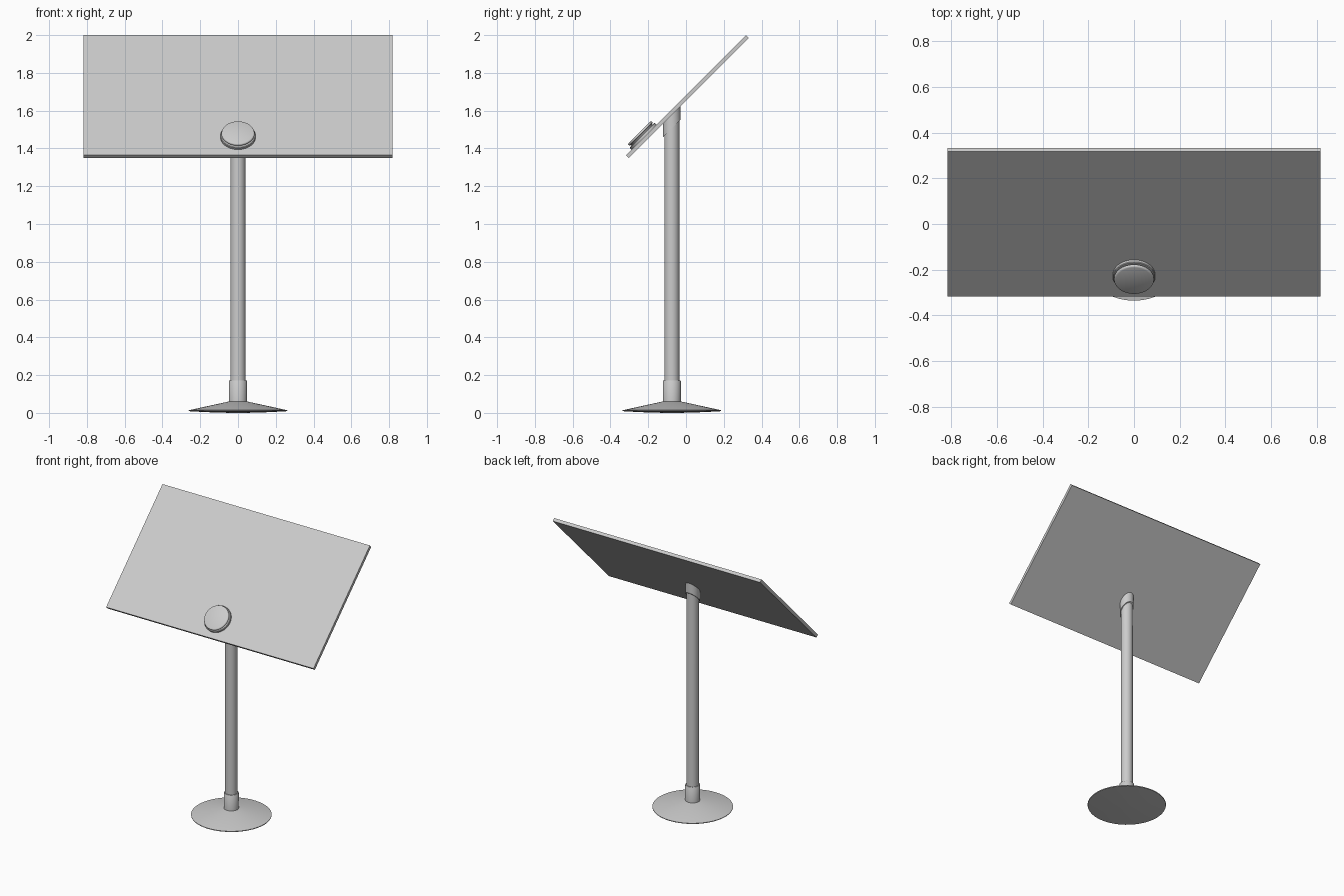
import bpy, bmesh, math
from mathutils import Matrix, Vector

if "Cube" in bpy.data.objects:
    bpy.data.objects.remove(bpy.data.objects["Cube"])

TILT = math.radians(45)
POLE_Y = -0.075
PANEL_C = Vector((0, 0, 1.6825))      # centre of the panel's upper surface
THICK = 0.022


def finish(name, bm, matrix, smooth=True):
    bmesh.ops.recalc_face_normals(bm, faces=bm.faces)
    me = bpy.data.meshes.new(name)
    bm.to_mesh(me)
    bm.free()
    ob = bpy.data.objects.new(name, me)
    bpy.context.collection.objects.link(ob)
    ob.matrix_world = matrix
    if smooth:
        bpy.ops.object.select_all(action='DESELECT')
        ob.select_set(True)
        bpy.context.view_layer.objects.active = ob
        bpy.ops.object.shade_smooth_by_angle(angle=math.radians(35))
    return ob


def lathe(name, profile, matrix, shear_above=None, sides=48):
    """Closed solid of revolution; rings above shear_above are cut at the panel angle."""
    bm = bmesh.new()
    rings = []
    for r, z in profile:
        ring = []
        for i in range(sides):
            a = 2 * math.pi * i / sides
            y = r * math.sin(a)
            lift = y * math.tan(TILT) if shear_above is not None and z > shear_above else 0
            ring.append(bm.verts.new((r * math.cos(a), y, z + lift)))
        rings.append(ring)
    for lo, hi in zip(rings, rings[1:]):
        for i in range(sides):
            j = (i + 1) % sides
            bm.faces.new((lo[i], lo[j], hi[j], hi[i]))
    bm.faces.new(rings[0][::-1])
    bm.faces.new(rings[-1])
    return finish(name, bm, matrix)


pole_at = Matrix.Translation((0, POLE_Y, 0))
panel_at = Matrix.Translation(PANEL_C) @ Matrix.Rotation(TILT, 4, 'X')
under = PANEL_C.z + POLE_Y - THICK / math.cos(TILT)   # panel underside above the pole

# Conical foot with a slightly bulged underside
lathe("base_foot", [(0.04, 0), (0.17, 0.004), (0.26, 0.009), (0.261, 0.014), (0.05, 0.06)], pole_at)
# Socket and pole
lathe("base_collar", [(0.048, 0.055), (0.048, 0.168), (0.046, 0.171)], pole_at)
lathe("pole", [(0.04, 0.06), (0.04, under - 0.002)], pole_at, shear_above=1)
# Mitred collar under the panel
lathe("top_collar", [(0.046, under - 0.07), (0.046, under + 0.002)], pole_at, shear_above=1)

# Tilted panel
bm = bmesh.new()
bmesh.ops.create_cube(bm, size=1, matrix=Matrix.Translation((0, 0, -THICK / 2))
                      @ Matrix.Diagonal((1.636, 0.898, THICK, 1)))
finish("panel", bm, panel_at, smooth=False)

# Round button near the lower edge of the panel
knob_at = panel_at @ Matrix.Translation((0, -0.315, 0))
lathe("button_base", [(0.093, -0.002), (0.093, 0.012), (0.090, 0.015), (0.078, 0.015)], knob_at)
lathe("button_neck", [(0.078, 0.014), (0.078, 0.021)], knob_at)
lathe("button_cap", [(0.083, 0.020), (0.087, 0.023), (0.087, 0.030), (0.085, 0.033), (0.080, 0.035)], knob_at)
